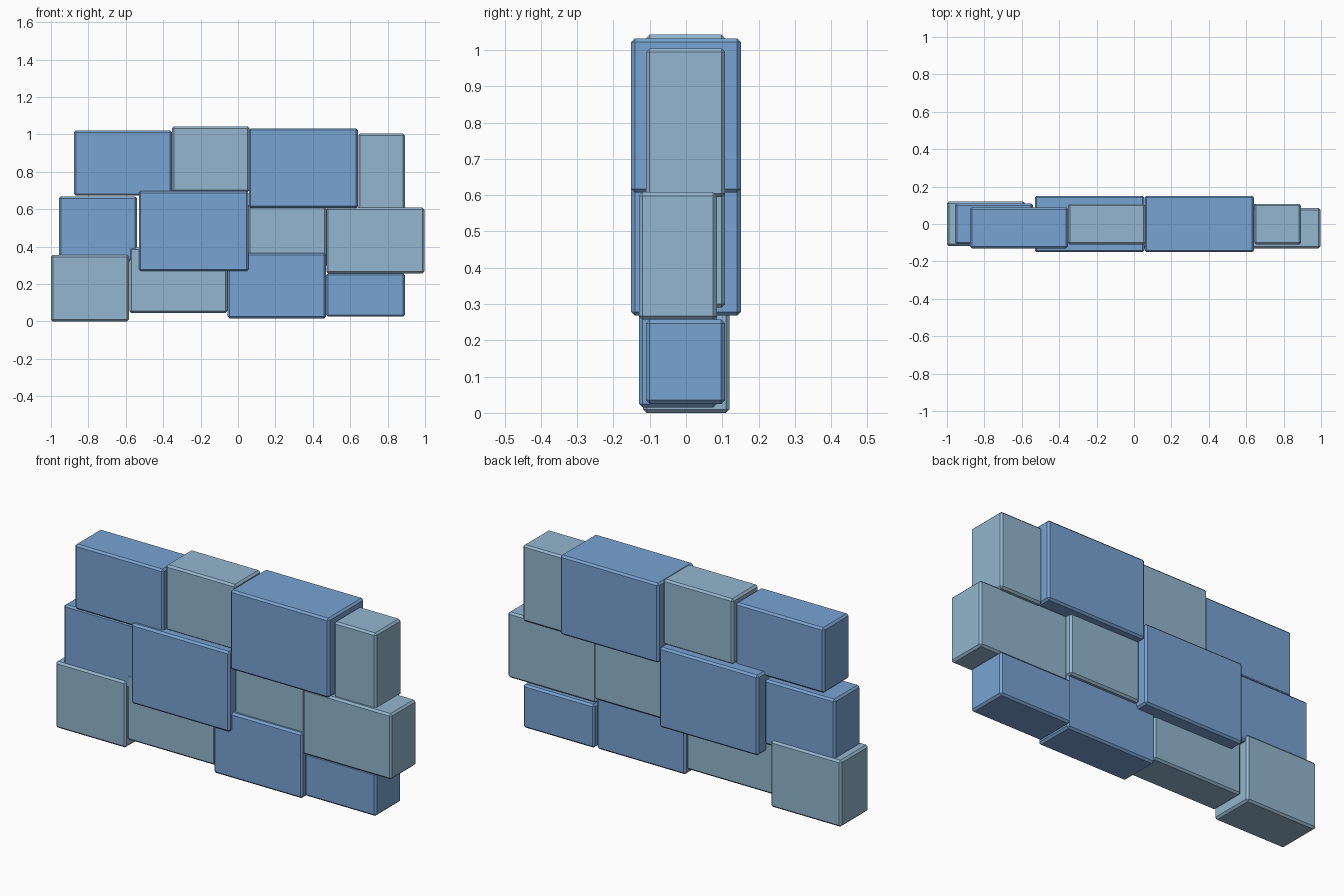
import bpy, bmesh

if "Cube" in bpy.data.objects:
    bpy.data.objects.remove(bpy.data.objects["Cube"])


def material(name, rgb):
    m = bpy.data.materials.new(name)
    m.diffuse_color = (*rgb, 1)
    m.use_nodes = True
    m.node_tree.nodes["Principled BSDF"].inputs["Base Color"].default_value = m.diffuse_color
    return m


BLUE = material("stone_blue", (0.19, 0.37, 0.65))
GREY = material("stone_grey_blue", (0.29, 0.47, 0.62))


def stone(name, mat, x0, x1, y0, y1, z0, z1):
    """Box stone with a small single chamfer on every edge."""
    bm = bmesh.new()
    bmesh.ops.create_cube(bm, size=1)
    for v in bm.verts:
        v.co.x = x1 if v.co.x > 0 else x0
        v.co.y = y1 if v.co.y > 0 else y0
        v.co.z = z1 if v.co.z > 0 else z0
    bmesh.ops.bevel(bm, geom=bm.edges[:], offset=0.01, segments=1, affect='EDGES')
    me = bpy.data.meshes.new(name)
    bm.to_mesh(me)
    bm.free()
    me.materials.append(mat)
    bpy.context.collection.objects.link(bpy.data.objects.new(name, me))


# bottom course
stone("bottom_stone_1", GREY, -1.00, -0.583, -0.118, 0.12, 0.00, 0.355)
stone("bottom_stone_2", GREY, -0.58, -0.057, -0.112, 0.08, 0.045, 0.395)
stone("bottom_stone_3", BLUE, -0.055, 0.47, -0.13, 0.085, 0.015, 0.365)
stone("bottom_stone_4", BLUE, 0.47, 0.892, -0.11, 0.107, 0.025, 0.257)

# middle course
stone("middle_stone_1", BLUE, -0.957, -0.54, -0.108, 0.11, 0.32, 0.667)
stone("middle_stone_2", BLUE, -0.53, 0.055, -0.151, 0.151, 0.268, 0.697)
stone("middle_stone_3", GREY, 0.055, 0.472, -0.11, 0.108, 0.29, 0.63)
stone("middle_stone_4", GREY, 0.472, 0.997, -0.13, 0.085, 0.257, 0.608)

# top course
stone("top_stone_1", BLUE, -0.877, -0.353, -0.13, 0.088, 0.672, 1.02)
stone("top_stone_2", GREY, -0.353, 0.062, -0.11, 0.108, 0.692, 1.042)
stone("top_stone_3", BLUE, 0.058, 0.642, -0.151, 0.151, 0.607, 1.032)
stone("top_stone_4", GREY, 0.643, 0.892, -0.11, 0.108, 0.595, 1.004)
